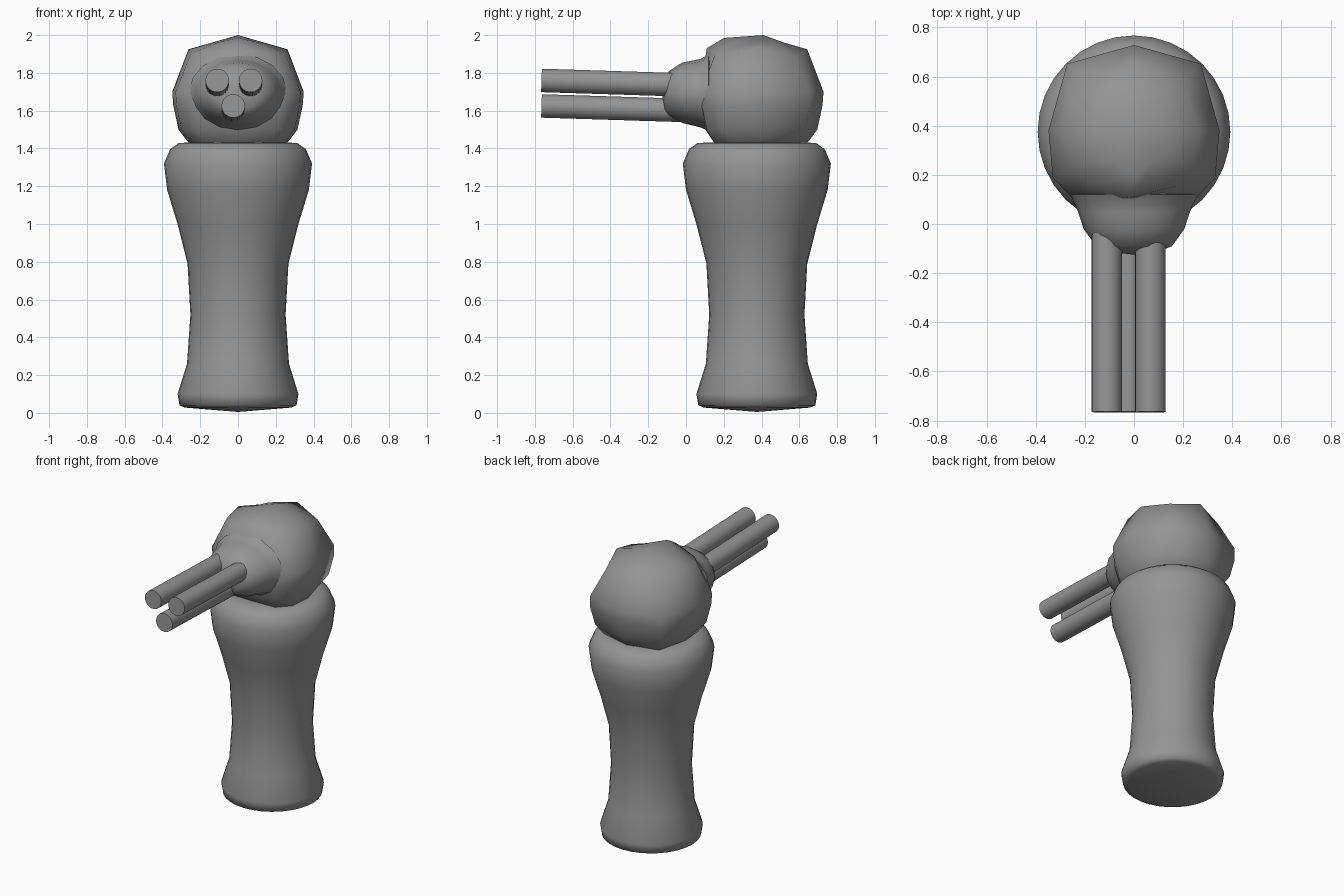
import bpy, bmesh, math
from mathutils import Vector

if "Cube" in bpy.data.objects:
    bpy.data.objects.remove(bpy.data.objects["Cube"])

# Dark grey finish shared by every part
grey = bpy.data.materials.new("dark_grey")
grey.diffuse_color = (0.3, 0.3, 0.3, 1)
grey.use_nodes = True
grey.node_tree.nodes["Principled BSDF"].inputs["Base Color"].default_value = grey.diffuse_color


def loft(name, rings, start, end, angle):
    """Skin a list of equal-length point rings and close both ends to a point."""
    bm = bmesh.new()
    loops = [[bm.verts.new(p) for p in ring] for ring in rings]
    n = len(loops[0])
    for a, b in zip(loops, loops[1:]):
        for i in range(n):
            j = (i + 1) % n
            bm.faces.new((a[i], a[j], b[j], b[i]))
    for ring, tip in ((loops[0], start), (loops[-1], end)):
        v = bm.verts.new(tip)
        for i in range(n):
            bm.faces.new((ring[i], ring[(i + 1) % n], v))
    bmesh.ops.recalc_face_normals(bm, faces=bm.faces[:])
    mesh = bpy.data.meshes.new(name)
    bm.to_mesh(mesh)
    bm.free()
    mesh.materials.append(grey)
    ob = bpy.data.objects.new(name, mesh)
    bpy.context.collection.objects.link(ob)
    bpy.ops.object.select_all(action='DESELECT')
    ob.select_set(True)
    bpy.context.view_layer.objects.active = ob
    bpy.ops.object.shade_smooth_by_angle(angle=math.radians(angle))
    return ob


def circle(r, z, cy, n=32):
    return [(r * math.cos(2 * math.pi * i / n),
             cy + r * math.sin(2 * math.pi * i / n), z) for i in range(n)]


CY = 0.375

# Waisted pedestal
profile = [(0.28, 0.028), (0.31, 0.04), (0.32, 0.10), (0.27, 0.26), (0.252, 0.52),
           (0.267, 0.79), (0.32, 1.00), (0.375, 1.18), (0.392, 1.32),
           (0.36, 1.395), (0.315, 1.428), (0.26, 1.432)]
loft("pedestal", [circle(r, z, CY) for r, z in profile],
     (0, CY, 0.005), (0, CY, 1.432), 60)


# Boxy round head: right half of each level is laid out, then mirrored
def head_ring(axis, za, diag, zd):
    c = 0.38
    half = [(0.66 * axis, c - 0.86 * axis, zd),
            (0.95 * axis, c - 0.55 * axis, (za + zd) / 2),
            (axis, c, za),
            (diag, c + diag, zd)]
    ring = [(0, c - 0.88 * axis, za)] + half + [(0, c + axis, za)]
    ring += [(-x, y, z) for x, y, z in reversed(half)]
    return [Vector(p) for p in ring]


levels = [(0.25, 1.42, 0.20, 1.42), (0.27, 1.44, 0.215, 1.44),
          (0.315, 1.50, 0.25, 1.50), (0.343, 1.63, 0.272, 1.62),
          (0.348, 1.70, 0.272, 1.70), (0.262, 1.925, 0.20, 1.88),
          (0.14, 1.96, 0.11, 1.95)]
head = [head_ring(*lv) for lv in levels]
# fuller crown towards the front
head[-2][0] = Vector((0, 0.11, 1.93))
head[-1][0] = Vector((0, 0.20, 1.985))
for k in (1, 9):
    head[-2][k].z = 1.90
    head[-1][k].z = 1.965
loft("head", head, (0, 0.38, 1.40), (0, 0.41, 2.0), 80)


# Tapered snout
def snout_ring(y, w, z0, z1, n=16):
    cz, h = (z0 + z1) / 2, (z1 - z0) / 2
    return [(w * math.cos(2 * math.pi * i / n), y,
             cz + h * math.sin(2 * math.pi * i / n)) for i in range(n)]


snout = [(0.12, 0.26, 1.49, 1.90), (0.08, 0.24, 1.51, 1.875), (0.05, 0.228, 1.518, 1.868),
         (-0.02, 0.205, 1.535, 1.855), (-0.09, 0.155, 1.57, 1.81), (-0.112, 0.10, 1.60, 1.76)]
loft("snout", [snout_ring(*s) for s in snout], (0, 0.15, 1.68), (0, -0.125, 1.68), 80)

# Three barrels, tilted slightly upwards to the tips
for i, (x, z) in enumerate([(-0.11, 1.76), (0.067, 1.76), (-0.025, 1.625)]):
    tip, root = Vector((x, -0.765, z)), Vector((x, 0.03, z - 0.025))
    axis = tip - root
    bpy.ops.mesh.primitive_cylinder_add(vertices=32, radius=0.062, depth=axis.length,
                                        location=(tip + root) / 2)
    barrel = bpy.context.object
    barrel.rotation_euler = axis.to_track_quat('Z', 'Y').to_euler()
    barrel.name = f"barrel_{i + 1}"
    barrel.data.materials.append(grey)
    bpy.ops.object.shade_smooth_by_angle(angle=math.radians(40))
